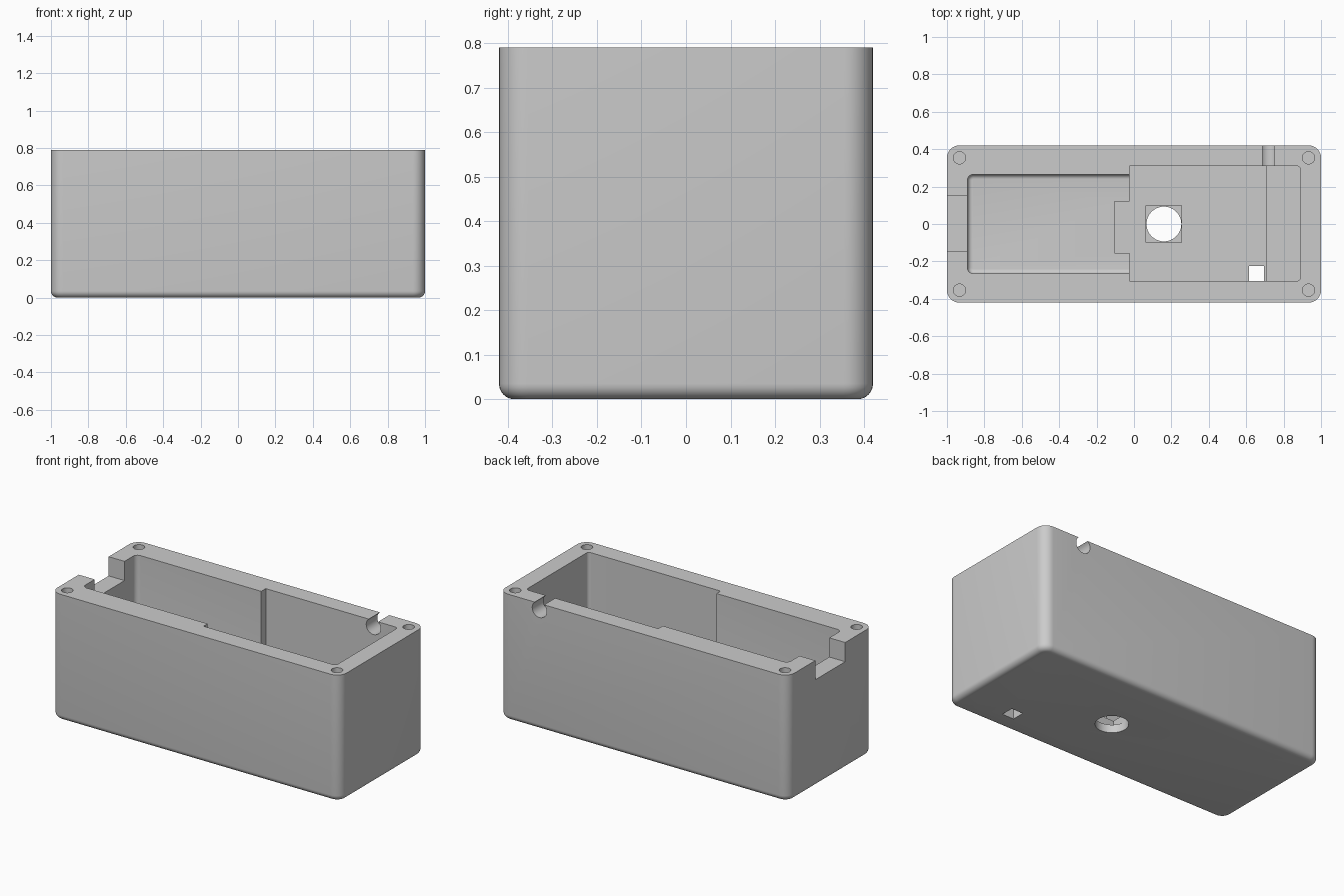
import bpy, bmesh, math
from mathutils import Matrix

if "Cube" in bpy.data.objects:
    bpy.data.objects.remove(bpy.data.objects["Cube"], do_unlink=True)

HEIGHT = 0.79
ABOVE = 1.0

grey = bpy.data.materials.new("light_grey")
grey.use_nodes = True
grey.diffuse_color = (0.6, 0.6, 0.6, 1)
grey.node_tree.nodes["Principled BSDF"].inputs["Base Color"].default_value = (0.6, 0.6, 0.6, 1)


def finish(bm, name):
    bmesh.ops.recalc_face_normals(bm, faces=bm.faces)
    mesh = bpy.data.meshes.new(name)
    bm.to_mesh(mesh)
    bm.free()
    obj = bpy.data.objects.new(name, mesh)
    bpy.context.collection.objects.link(obj)
    mesh.materials.append(grey)
    return obj


def block(name, x, y, z, corner=0, base=0, right_only=False):
    """Box between (min, max) pairs with rounded upright corners and base edges."""
    bm = bmesh.new()
    bmesh.ops.create_cube(bm, size=1)
    for v in bm.verts:
        v.co = [(a + b) / 2 + c * (b - a) for (a, b), c in zip((x, y, z), v.co)]
    if corner:
        upright = [e for e in bm.edges
                   if abs(e.verts[0].co.z - e.verts[1].co.z) > 0.01
                   and (not right_only or e.verts[0].co.x > sum(x) / 2)]
        bmesh.ops.bevel(bm, geom=upright, offset=corner, segments=8,
                        profile=0.5, affect='EDGES')
    if base:
        low = [e for e in bm.edges if all(abs(v.co.z - z[0]) < 1e-4 for v in e.verts)]
        bmesh.ops.bevel(bm, geom=low, offset=base, segments=6,
                        profile=0.5, affect='EDGES')
    return finish(bm, name)


def rod(name, centre, radius, length, along_y=False):
    bm = bmesh.new()
    turn = Matrix.Rotation(math.pi / 2, 4, 'X') if along_y else Matrix()
    bmesh.ops.create_cone(bm, cap_ends=True, segments=48, radius1=radius, radius2=radius,
                          depth=length, matrix=Matrix.Translation(centre) @ turn)
    return finish(bm, name)


# Outer shell
body = block("enclosure_body", (-1, 1), (-0.42, 0.42), (0, HEIGHT), 0.065, 0.035)

# Compartments, floor recess, openings and the wall notch
cutters = [
    block("long_compartment", (-0.89, 0.5), (-0.265, 0.265), (0.18, ABOVE), 0.03, 0.025),
    block("wide_compartment", (-0.025, 0.89), (-0.305, 0.31), (0.16, ABOVE), 0.02,
          right_only=True),
    block("deep_compartment", (-0.025, 0.705), (-0.305, 0.31), (0.1, ABOVE)),
    block("floor_tab", (-0.105, 0.1), (-0.155, 0.12), (0.1, ABOVE)),
    block("switch_recess", (0.065, 0.255), (-0.1, 0.1), (0.05, 0.3)),
    rod("switch_hole", (0.16, 0, 0), 0.093, 0.5),
    block("cable_hole", (0.615, 0.695), (-0.305, -0.225), (-0.1, 0.3)),
    block("end_notch", (-1.1, -0.85), (-0.145, 0.15), (0.67, ABOVE)),
    rod("cable_groove", (0.72, 0.38, 0.752), 0.05, 0.24, along_y=True),
]

# Screw holes in the four corners
for sx in (-1, 1):
    for sy in (-1, 1):
        cutters.append(rod("screw_hole", (sx * 0.933, sy * 0.354, HEIGHT), 0.033, 0.5))

bpy.ops.object.select_all(action='DESELECT')
bpy.context.view_layer.objects.active = body
body.select_set(True)
for cutter in cutters:
    cutter.hide_render = True
    mod = body.modifiers.new("cut", 'BOOLEAN')
    mod.operation = 'DIFFERENCE'
    mod.solver = 'EXACT'
    mod.object = cutter
    bpy.ops.object.modifier_apply(modifier=mod.name)
    bpy.data.objects.remove(cutter, do_unlink=True)

# One material and smooth rounded edges
body.data.materials.clear()
body.data.materials.append(grey)
for face in body.data.polygons:
    face.material_index = 0
bpy.ops.object.shade_smooth_by_angle(angle=math.radians(30))
